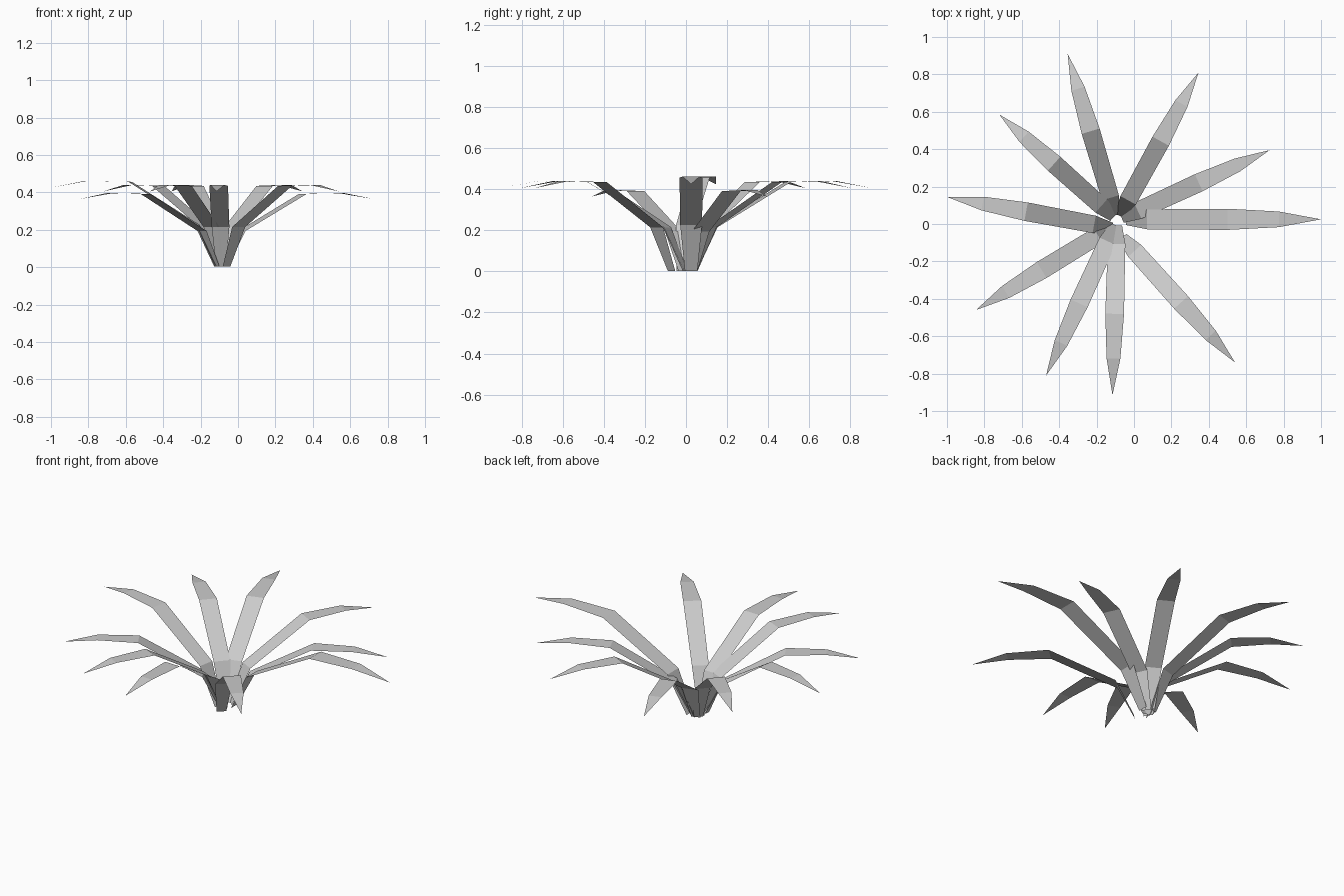
import bpy
import bmesh
from mathutils import Vector

cube = bpy.data.objects.get("Cube")
if cube:
    bpy.data.objects.remove(cube, do_unlink=True)

# One plain grey for the whole plant
grey = bpy.data.materials.new("leaf_grey")
grey.use_nodes = True
colour = (0.6, 0.6, 0.6, 1.0)
grey.diffuse_color = colour
grey.node_tree.nodes["Principled BSDF"].inputs["Base Color"].default_value = colour

# Rows along a leaf: fraction of length, height, half width
ROWS = [(0.03, 0.003, 0.027), (0.135, 0.215, 0.047), (0.535, 0.435, 0.05),
        (0.79, 0.44, 0.037)]
TIP_HEIGHT = 0.405


def make_leaf(name, tip_xy, rise=1.0, size=1.0, foot=(-0.09, 0.02)):
    """Flat folded blade arching from the crown to a pointed tip."""
    centre = Vector((*foot, 0))
    reach = Vector((*tip_xy, 0)) - centre
    side = Vector((-reach.y, reach.x, 0)).normalized()
    bm = bmesh.new()
    pairs = []
    for along, height, half in ROWS:
        mid = centre + reach * along + Vector((0, 0, height * rise))
        pairs.append([bm.verts.new(mid - side * half * size),
                      bm.verts.new(mid + side * half * size)])
    for (a, b), (c, d) in zip(pairs, pairs[1:]):
        bm.faces.new((a, c, d, b))
    tip = bm.verts.new(centre + reach + Vector((0, 0, TIP_HEIGHT * rise)))
    bm.faces.new((pairs[-1][0], tip, pairs[-1][1]))
    mesh = bpy.data.meshes.new(name)
    bm.to_mesh(mesh)
    bm.free()
    mesh.materials.append(grey)
    leaf = bpy.data.objects.new(name, mesh)
    bpy.context.collection.objects.link(leaf)


# Leaves around the crown
make_leaf("leaf_back", (-0.355, 0.91))
make_leaf("leaf_back_left", (0.345, 0.81))
make_leaf("leaf_left_rear", (0.725, 0.395), rise=0.9)
make_leaf("leaf_left", (1.0, 0.025), rise=1.05, size=1.13, foot=(-0.075, 0.025))
make_leaf("leaf_front_left", (0.54, -0.74), foot=(-0.08, -0.05))
make_leaf("leaf_front", (-0.115, -0.915))
make_leaf("leaf_front_right", (-0.47, -0.81))
make_leaf("leaf_right_front", (-0.845, -0.46), rise=0.9, foot=(-0.09, 0.0))
make_leaf("leaf_right", (-1.0, 0.145), rise=1.05, foot=(-0.09, -0.025))
make_leaf("leaf_right_rear", (-0.72, 0.585))
